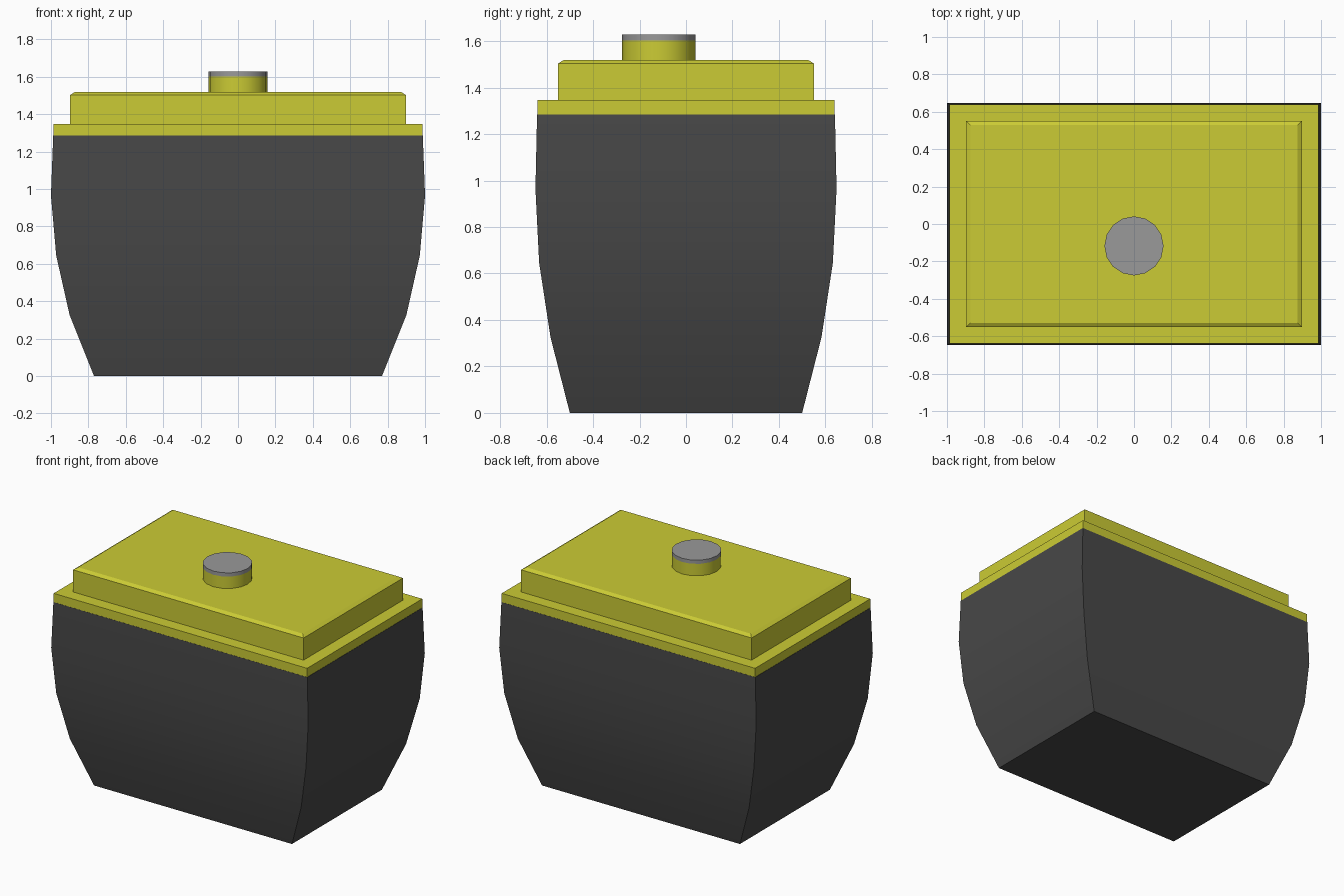
import bpy, bmesh, math

if "Cube" in bpy.data.objects:
    bpy.data.objects.remove(bpy.data.objects["Cube"])


def material(name, rgb):
    m = bpy.data.materials.new(name)
    m.diffuse_color = (*rgb, 1)
    m.use_nodes = True
    m.node_tree.nodes["Principled BSDF"].inputs["Base Color"].default_value = m.diffuse_color
    return m


YELLOW = material("yellow", (0.60, 0.60, 0.035))
DARK = material("dark_grey", (0.065, 0.065, 0.065))
GREY = material("mid_grey", (0.32, 0.32, 0.32))


def loft(name, rings, mats, smooth=True):
    """Skin a stack of equal-count vertex rings and cap both ends."""
    bm = bmesh.new()
    loops = [[bm.verts.new(p) for p in ring] for ring in rings]
    n = len(loops[0])
    for a, b in zip(loops, loops[1:]):
        for i in range(n):
            j = (i + 1) % n
            bm.faces.new((a[i], a[j], b[j], b[i]))
    bm.faces.new(loops[0][::-1])
    bm.faces.new(loops[-1])
    me = bpy.data.meshes.new(name)
    bm.to_mesh(me)
    bm.free()
    for m in mats:
        me.materials.append(m)
    ob = bpy.data.objects.new(name, me)
    bpy.context.collection.objects.link(ob)
    if smooth:
        bpy.ops.object.select_all(action='DESELECT')
        ob.select_set(True)
        bpy.context.view_layer.objects.active = ob
        bpy.ops.object.shade_smooth_by_angle(angle=math.radians(30))
    return ob


def rect(hx, hy, z):
    return [(-hx, -hy, z), (hx, -hy, z), (hx, hy, z), (-hx, hy, z)]


def circle(r, y, z, n=16):
    return [(r * math.cos(2 * math.pi * i / n),
             y + r * math.sin(2 * math.pi * i / n), z) for i in range(n)]


# Bulging tub
loft("tub_body", [rect(0.77, 0.50, 0), rect(0.90, 0.583, 0.325),
                  rect(0.972, 0.632, 0.645), rect(1.0, 0.648, 0.965),
                  rect(0.988, 0.641, 1.285)], [DARK])

# Lid rim and raised lid with a small chamfer
loft("lid_rim", [rect(0.986, 0.64, 1.285), rect(0.986, 0.64, 1.347)],
     [YELLOW], False)
loft("lid_top", [rect(0.897, 0.552, 1.347), rect(0.897, 0.552, 1.503),
                 rect(0.873, 0.528, 1.518)], [YELLOW], False)

# Round knob with a grey cap
knob = loft("knob", [circle(0.158, -0.117, z) for z in (1.518, 1.602, 1.628)],
            [YELLOW, GREY])
for f in knob.data.polygons:
    f.material_index = int(f.center.z > 1.603)
